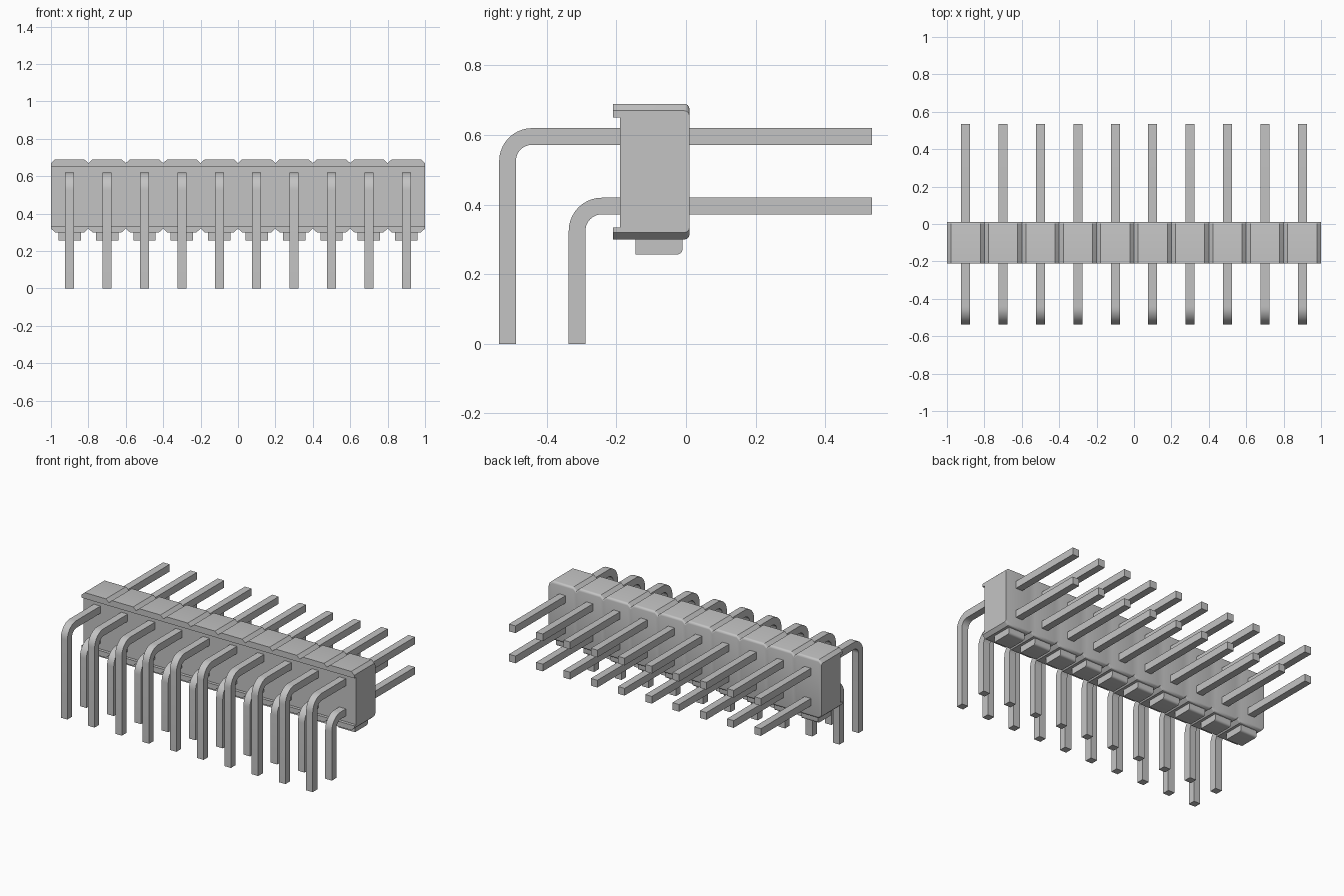
import bpy
import bmesh
from math import sin, cos, pi

COUNT = 10
PITCH = 0.2

old = bpy.data.objects.get("Cube")
if old:
    bpy.data.objects.remove(old, do_unlink=True)

grey = bpy.data.materials.new("light_grey")
grey.use_nodes = True
grey.diffuse_color = (0.55, 0.55, 0.55, 1)
grey.node_tree.nodes["Principled BSDF"].inputs["Base Color"].default_value = (0.55, 0.55, 0.55, 1)


def arc(cy, cz, r, start, end, steps):
    """Points on an arc in the y-z plane."""
    angles = [start + (end - start) * i / steps for i in range(steps + 1)]
    return [(cy + r * cos(a), cz + r * sin(a)) for a in angles]


def loft(name, sections):
    """Join equal-length (x, y, z) rings into a capped solid."""
    bm = bmesh.new()
    rings = [[bm.verts.new(p) for p in s] for s in sections]
    for a, b in zip(rings, rings[1:]):
        for i in range(len(a)):
            j = (i + 1) % len(a)
            bm.faces.new((a[i], a[j], b[j], b[i]))
    bm.faces.new(rings[0])
    bm.faces.new(rings[-1])
    bmesh.ops.recalc_face_normals(bm, faces=bm.faces)
    mesh = bpy.data.meshes.new(name)
    bm.to_mesh(mesh)
    bm.free()
    mesh.materials.append(grey)
    obj = bpy.data.objects.new(name, mesh)
    bpy.context.collection.objects.link(obj)
    bpy.ops.object.select_all(action="DESELECT")
    bpy.context.view_layer.objects.active = obj
    obj.select_set(True)
    bpy.ops.object.shade_smooth_by_angle(angle=pi / 6)
    return obj


def extrude(name, profile, x, width):
    return loft(name, [[(x + s * width / 2, y, z) for y, z in profile] for s in (-1, 1)])


# Housing: C-shaped section with V notches between the pin positions
r = 0.015
lower = [(-0.19, 0.335), (-0.21, 0.335), (-0.21, 0.3)] + arc(0.01 - r, 0.3 + r, r, -pi / 2, 0, 4)
upper = arc(0.01 - r, 0.69 - r, r, 0, pi / 2, 4) + [(-0.21, 0.69), (-0.21, 0.65), (-0.19, 0.65)]


def housing_section(x, depth):
    ring = []
    for pts, sign, inner in ((lower, 1, 0.335), (upper, -1, 0.65)):
        for y, z in pts:
            ring.append((x, y, z if z == inner else z + sign * depth))
    return ring


sections = [housing_section(-1, 0.02)]
for i in range(COUNT):
    left = -1 + i * PITCH
    sections += [housing_section(left + 0.022, 0),
                 housing_section(left + PITCH - 0.022, 0),
                 housing_section(left + PITCH, 0.02)]
loft("housing", sections)


def pin_profile(front, top):
    """Bent bar: horizontal to the back, rounded bend, then down to the base."""
    t, outer, inner = 0.048, 0.095, 0.047
    cy, cz = front + outer, top - outer
    return ([(front, 0)] + arc(cy, cz, outer, pi, pi / 2, 10)
            + [(0.535, top), (0.535, top - t)]
            + arc(cy, cz, inner, pi / 2, pi, 10) + [(front + t, 0)])


# Standoff feet under the housing, rounded on the lower back edge
foot = ([(-0.145, 0.31), (-0.145, 0.257)]
        + arc(-0.01 - r, 0.257 + r, r, -pi / 2, 0, 4) + [(-0.01, 0.31)])

for i in range(COUNT):
    x = -0.9 + i * PITCH
    extrude(f"upper_pin_{i + 1}", pin_profile(-0.537, 0.62), x, 0.048)
    extrude(f"lower_pin_{i + 1}", pin_profile(-0.337, 0.42), x, 0.048)
    extrude(f"standoff_{i + 1}", foot, x, 0.12)
